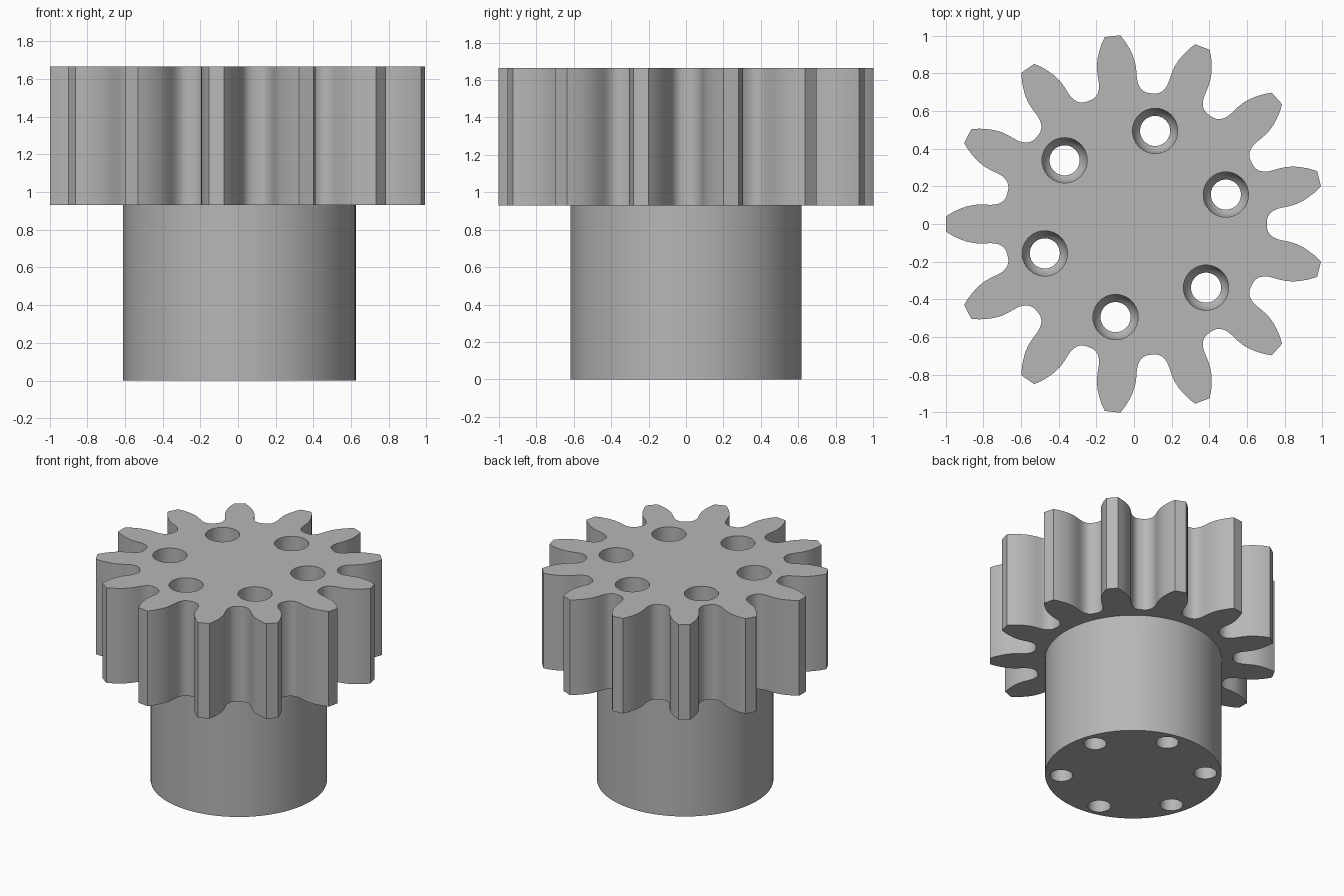
import bpy
import bmesh
from math import radians, cos, sin, asin, sqrt, pi

cube = bpy.data.objects.get("Cube")
if cube:
    bpy.data.objects.remove(cube, do_unlink=True)

CENTRE = 0.007
TEETH = 13
SPLIT, TOP = 0.93, 1.665

grey = bpy.data.materials.new("plain grey")
grey.use_nodes = True
colour = (0.47, 0.47, 0.47, 1)
grey.diffuse_color = colour
grey.node_tree.nodes["Principled BSDF"].inputs["Base Color"].default_value = colour


def circle(radius, count, x=0, y=0):
    return [(x + radius * cos(2 * pi * i / count), y + radius * sin(2 * pi * i / count))
            for i in range(count)]


def loft(name, sections):
    """Closed solid through a list of (outline, height) sections."""
    bm = bmesh.new()
    rings = [[bm.verts.new((x, y, z)) for x, y in outline] for outline, z in sections]
    for low, high in zip(rings, rings[1:]):
        n = len(low)
        for i in range(n):
            j = (i + 1) % n
            bm.faces.new((low[i], low[j], high[j], high[i]))
    bm.faces.new(rings[0][::-1])
    bm.faces.new(rings[-1])
    mesh = bpy.data.meshes.new(name)
    bm.to_mesh(mesh)
    bm.free()
    mesh.materials.append(grey)
    obj = bpy.data.objects.new(name, mesh)
    bpy.context.collection.objects.link(obj)
    return obj


def combine(target, tool, operation):
    mod = target.modifiers.new(operation.lower(), 'BOOLEAN')
    mod.operation = operation
    mod.solver = 'EXACT'
    mod.object = tool
    bpy.context.view_layer.objects.active = target
    bpy.ops.object.modifier_apply(modifier=mod.name)
    bpy.data.objects.remove(tool, do_unlink=True)


# Half a tooth, tip to root: radius, degrees from the tooth centre line
flank = [(1.005, 2.35), (0.97, 3.75), (0.935, 4.9), (0.9, 5.95), (0.86, 6.8),
         (0.82, 7.25), (0.78, 7.5), (0.755, 7.8), (0.735, 8.4), (0.718, 9.3),
         (0.707, 10.4), (0.7, 11.8)]
tooth = [(r, -a) for r, a in reversed(flank)] + flank + [(0.698, 180 / TEETH)]
outline = []
for k in range(TEETH):
    for r, a in tooth:
        angle = radians(180 + 360 * k / TEETH + a)
        outline.append((CENTRE + r * cos(angle), r * sin(angle)))

# Toothed wheel on a plain round hub
gear = loft("pinion_gear", [(outline, SPLIT), (outline, TOP)])
hub_ring = circle(0.618, 96, CENTRE)
hub = loft("hub", [(hub_ring, 0), (hub_ring, 1.05)])
combine(gear, hub, 'UNION')

# Six through holes, widened from above with a rounded seat
WIDE, NARROW, SEAT = 0.12, 0.08, 1.2
start = asin(NARROW / WIDE)
steps = [(NARROW, -0.1)]
for i in range(7):
    t = start + (pi / 2 - start) * i / 6
    steps.append((WIDE * sin(t), SEAT - WIDE * cos(t)))
steps.append((WIDE, TOP + 0.1))
for k in range(6):
    a = radians(18 + 60 * k)
    x, y = CENTRE + 0.505 * cos(a), 0.505 * sin(a)
    drill = loft("drill", [(circle(r, 40, x, y), z) for r, z in steps])
    drill.hide_render = True
    combine(gear, drill, 'DIFFERENCE')

# Smooth curved walls, crisp edges
bpy.ops.object.select_all(action='DESELECT')
gear.select_set(True)
bpy.context.view_layer.objects.active = gear
bpy.ops.object.shade_smooth_by_angle(angle=radians(30))
